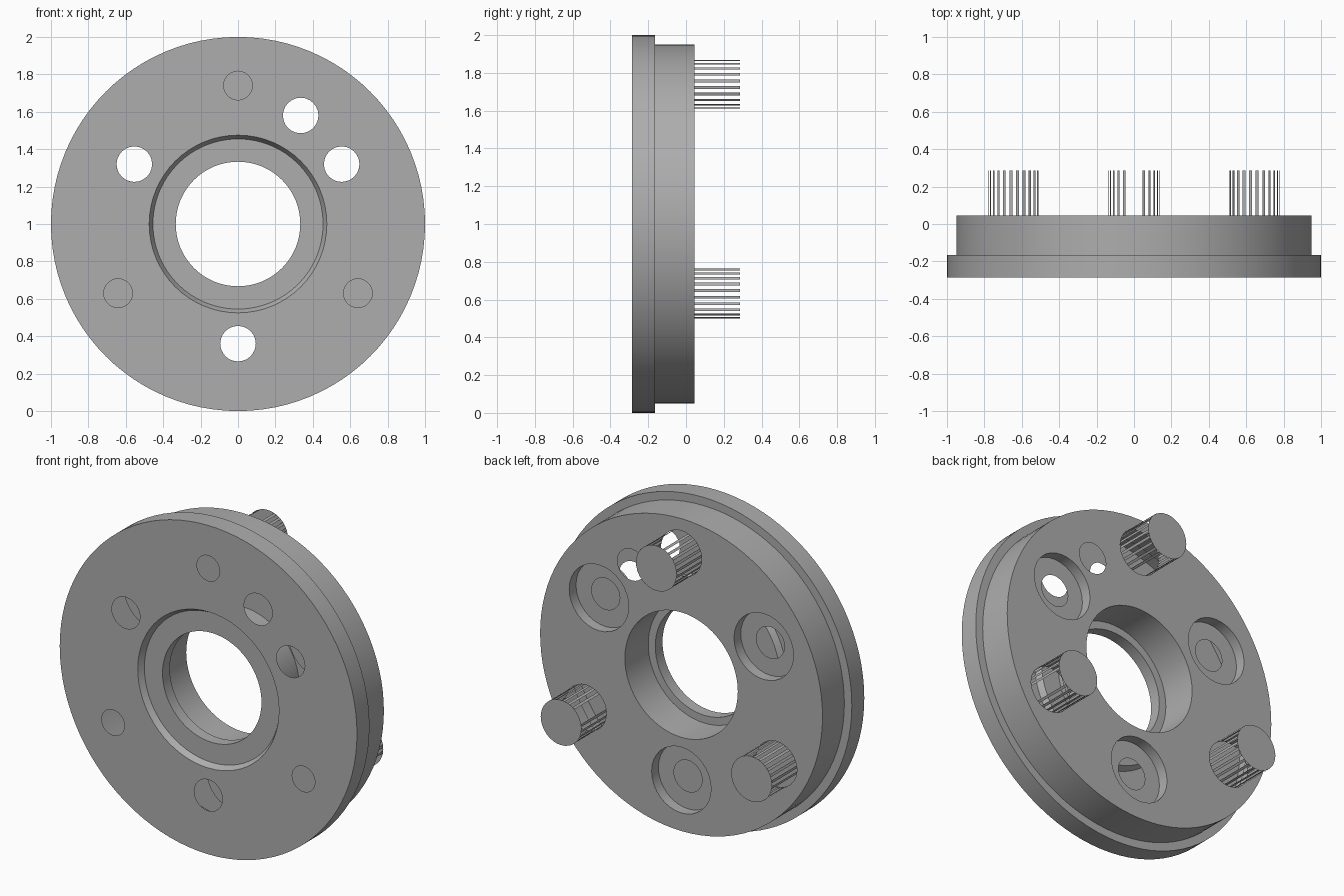
import bpy, bmesh
from math import sin, cos, pi, radians
from mathutils import Vector

cube = bpy.data.objects.get("Cube")
if cube:
    bpy.data.objects.remove(cube)

GREY = (0.42, 0.42, 0.42, 1)
metal = bpy.data.materials.new("plain grey")
metal.diffuse_color = GREY
metal.use_nodes = True
metal.node_tree.nodes["Principled BSDF"].inputs["Base Color"].default_value = GREY

FRONT, STEP, BACK, TIP = -0.285, -0.165, 0.045, 0.285
PIN_R, STUD_R, HOLE_R, POCKET_R = 0.137, 0.077, 0.095, 0.2
CENTRE = (0, 1)


def polar(radius, degrees):
    a = radians(degrees)
    return radius * cos(a), 1 + radius * sin(a)


pins = [polar(0.74, a) for a in (90, 210, 330)]
holes = [polar(0.64, a) for a in (30, 150, 270)]
extra_hole = polar(0.67, 60)


def circle(bm, centre, radius, y, sides):
    return [bm.verts.new((centre[0] + radius * cos(2 * pi * i / sides), y,
                          centre[1] + radius * sin(2 * pi * i / sides)))
            for i in range(sides)]


def finish(bm, name):
    mesh = bpy.data.meshes.new(name)
    bm.to_mesh(mesh)
    bm.free()
    mesh.materials.append(metal)
    obj = bpy.data.objects.new(name, mesh)
    bpy.context.collection.objects.link(obj)
    bpy.ops.object.select_all(action='DESELECT')
    obj.select_set(True)
    bpy.context.view_layer.objects.active = obj
    bpy.ops.object.shade_smooth_by_angle(angle=radians(30))
    return obj


def turned(name, centre, profile, sides):
    """Open surface of revolution about the y direction."""
    bm = bmesh.new()
    rings = [circle(bm, centre, r, y, sides) for r, y in profile]
    for a, b in zip(rings, rings[1:]):
        for i in range(sides):
            j = (i + 1) % sides
            bm.faces.new((a[i], a[j], b[j], b[i]))
    return finish(bm, name)


def plate(name, y, normal, outlines):
    """Flat sheet bounded by the first circle and pierced by the others."""
    bm = bmesh.new()
    edges = []
    for centre, radius, sides in outlines:
        ring = circle(bm, centre, radius, y, sides)
        edges += [bm.edges.new((ring[i - 1], ring[i])) for i in range(sides)]
    bmesh.ops.triangle_fill(bm, use_beauty=True, use_dissolve=False,
                            edges=edges, normal=normal)
    for f in bm.faces:
        f.normal_update()
        if f.normal.dot(Vector(normal)) < 0:
            f.normal_flip()
    return finish(bm, name)


# Hollow disc: rim, stepped bore and the two pierced plates
turned("outer_rim", CENTRE,
       [(0.95, BACK), (0.95, STEP), (1, STEP), (1, FRONT)], 96)
turned("centre_bore", CENTRE,
       [(0.475, FRONT), (0.455, -0.25), (0.333, -0.25), (0.333, -0.18),
        (0.38, -0.18), (0.38, BACK)], 64)
plate("front_plate", FRONT, (0, -1, 0),
      [(CENTRE, 1, 96), (CENTRE, 0.475, 64)]
      + [(p, STUD_R, 24) for p in pins]
      + [(p, HOLE_R, 24) for p in holes + [extra_hole]])
plate("back_plate", BACK, (0, 1, 0),
      [(CENTRE, 0.95, 96), (CENTRE, 0.38, 64), (extra_hole, HOLE_R, 24)]
      + [(p, PIN_R, 32) for p in pins]
      + [(p, POCKET_R, 32) for p in holes])

# Round pockets with a pierced floor
for n, p in enumerate(holes):
    turned(f"pocket_{n + 1}", p,
           [(HOLE_R, -0.02), (POCKET_R, -0.02), (POCKET_R, BACK)], 32)

# Slatted pins, each closed by a round cap
SLATS = 24
for n, p in enumerate(pins):
    bm = bmesh.new()
    bm.faces.new(reversed(circle(bm, p, PIN_R, TIP, 32)))
    outward = radians(90 + 120 * n)
    for k in range(SLATS):
        mid = 2 * pi * (k + 0.5) / SLATS
        if abs(cos(mid)) > 0.97:
            continue
        half = 0.22 * 2 * pi / SLATS
        corners = []
        for a, y in ((-half, TIP), (half, TIP), (half, BACK), (-half, BACK)):
            t = outward + mid + a
            corners.append(bm.verts.new((p[0] + PIN_R * cos(t), y,
                                         p[1] + PIN_R * sin(t))))
        bm.faces.new(corners)
    finish(bm, f"pin_{n + 1}")
